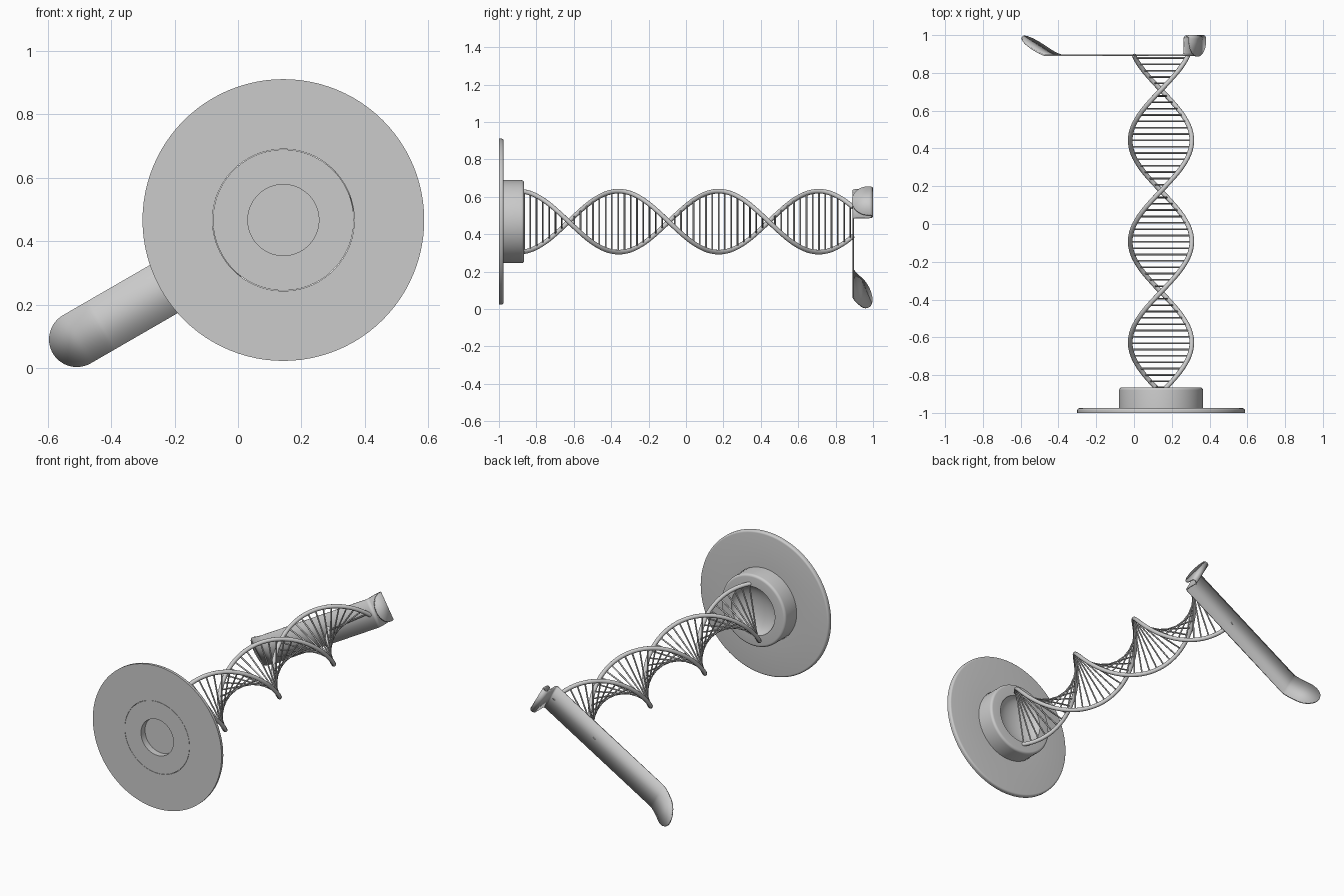
import bpy, bmesh
from math import sin, cos, pi, radians
from mathutils import Vector

cube = bpy.data.objects.get("Cube")
if cube:
    bpy.data.objects.remove(cube, do_unlink=True)

CX, CZ = 0.143, 0.467          # helix axis, parallel to y
START, END = -0.872, 0.893     # helix ends
RADIUS, TURN = 0.163, 1.07     # helix radius and length of one turn

grey = bpy.data.materials.new("plain grey")
grey.use_nodes = True
GREY = (0.6, 0.6, 0.6, 1)
grey.diffuse_color = GREY
grey.node_tree.nodes["Principled BSDF"].inputs["Base Color"].default_value = GREY


def finish(name, bm, angle=35):
    bmesh.ops.recalc_face_normals(bm, faces=bm.faces)
    mesh = bpy.data.meshes.new(name)
    bm.to_mesh(mesh)
    bm.free()
    mesh.materials.append(grey)
    obj = bpy.data.objects.new(name, mesh)
    bpy.context.collection.objects.link(obj)
    bpy.ops.object.select_all(action='DESELECT')
    obj.select_set(True)
    bpy.context.view_layer.objects.active = obj
    bpy.ops.object.shade_smooth_by_angle(angle=radians(angle))
    return obj


def revolve(name, profile, closed=False):
    """Spin (radius, y) points around the helix axis."""
    bm = bmesh.new()
    verts = [bm.verts.new((CX + r, y, CZ)) for r, y in profile]
    ends = verts[1:] + verts[:1] if closed else verts[1:]
    edges = [bm.edges.new(pair) for pair in zip(verts, ends)]
    bmesh.ops.spin(bm, geom=verts + edges, cent=(CX, 0, CZ), axis=(0, 1, 0),
                   angle=2 * pi, steps=96, use_duplicate=False)
    bmesh.ops.remove_doubles(bm, verts=bm.verts, dist=0.0001)
    return finish(name, bm)


def corner(r, y, size, a0, a1, steps=5):
    """Rounded profile corner centred on (r, y)."""
    angles = [radians(a0 + (a1 - a0) * i / steps) for i in range(steps + 1)]
    return [(r + size * cos(a), y + size * sin(a)) for a in angles]


# Flange disc around the hub
revolve("flange_disc",
        [(0.2235, -1), (0.444, -1)] + corner(0.432, -0.987, 0.012, 0, 90)
        + [(0.2235, -0.975)], closed=True)

# Hub with a blind front hole and a dished back
dish = [(0.15 * cos(a), -0.865 - 0.065 * sin(a))
        for a in (pi / 2 * i / 12 for i in range(12))]
revolve("hub",
        [(0, -0.96), (0.112, -0.96), (0.112, -1), (0.222, -1)]
        + corner(0.207, -0.88, 0.015, 0, 90) + dish + [(0, -0.93)])


def strand_point(y, side):
    a = pi / 2 - 2 * pi * (y + 0.36) / TURN
    return Vector((CX + side * RADIUS * cos(a), y, CZ + side * RADIUS * sin(a)))


def tube(name, points, radius, sides, bm=None):
    """Sweep a round section along a path."""
    own = bm is None
    bm = bm or bmesh.new()
    rings = []
    for i, p in enumerate(points):
        t = (points[min(i + 1, len(points) - 1)] - points[max(i - 1, 0)]).normalized()
        ref = Vector((0, 1, 0)) if abs(t.y) < 0.9 else Vector((1, 0, 0))
        n = t.cross(ref).normalized()
        b = t.cross(n)
        rings.append([bm.verts.new(p + radius * (n * cos(k * 2 * pi / sides)
                                                 + b * sin(k * 2 * pi / sides)))
                      for k in range(sides)])
    for r0, r1 in zip(rings, rings[1:]):
        for k in range(sides):
            j = (k + 1) % sides
            bm.faces.new((r0[k], r0[j], r1[j], r1[k]))
    bm.faces.new(rings[0])
    bm.faces.new(rings[-1])
    if own:
        finish(name, bm, 50)


# Two helix strands
for side, name in ((1, "helix_strand_a"), (-1, "helix_strand_b")):
    tube(name, [strand_point(START + (END - START) * i / 140, side)
                for i in range(141)], 0.0125, 12)

# Rungs between the strands
bm = bmesh.new()
count = 53
for i in range(count):
    y = START + 0.006 + (END - START - 0.02) * i / (count - 1)
    tube("rung", [strand_point(y, 1), strand_point(y, -1)], 0.0045, 8, bm)
finish("rungs", bm, 50)

# Clip strip: rows of (along, y, half width), from curled tab to hook
HALF, TIP, BEND, BACK = 0.0875, -0.837, -0.66, 0.894
rows = []
for i in range(13):                                   # round tab end
    a = pi / 2 * i / 12
    rows.append((TIP + HALF * (1 - cos(a)), max(HALF * sin(a), 0.004)))
rows += [(TIP + HALF + (BEND - TIP - HALF) * i / 8, HALF) for i in range(1, 9)]
strip = [(u, BACK + 0.1 * ((BEND - u) / (BEND - TIP)) ** 1.3 if u < BEND else BACK, w)
         for u, w in rows]
strip += [(u + 0.012 * cos(a), BACK + 0.012 + 0.012 * sin(a), HALF)
          for u in (0.18,) for a in (pi / 2 * (i / 4 - 1) for i in range(5))]
fold = 0.015                                          # folded-over top
strip += [(0.207 - fold * cos(a), 0.981 + fold * sin(a), HALF)
          for a in (pi * i / 10 for i in range(11))]
for i in range(13):                                   # round hook end
    a = pi / 2 * i / 12
    strip.append((0.222, 0.974 - HALF * sin(a), max(HALF * cos(a), 0.004)))

along = Vector((cos(radians(30)), 0, sin(radians(30))))
across = Vector((-along.z, 0, along.x))
bm = bmesh.new()
previous = None
for u, y, w in strip:
    mid = Vector((CX, y, CZ)) + along * u
    pair = [bm.verts.new(mid + across * w), bm.verts.new(mid - across * w)]
    if previous:
        bm.faces.new((previous[0], previous[1], pair[1], pair[0]))
    previous = pair
clip = finish("clip_strip", bm)
solid = clip.modifiers.new("thickness", 'SOLIDIFY')
solid.thickness = 0.008
solid.offset = 0
